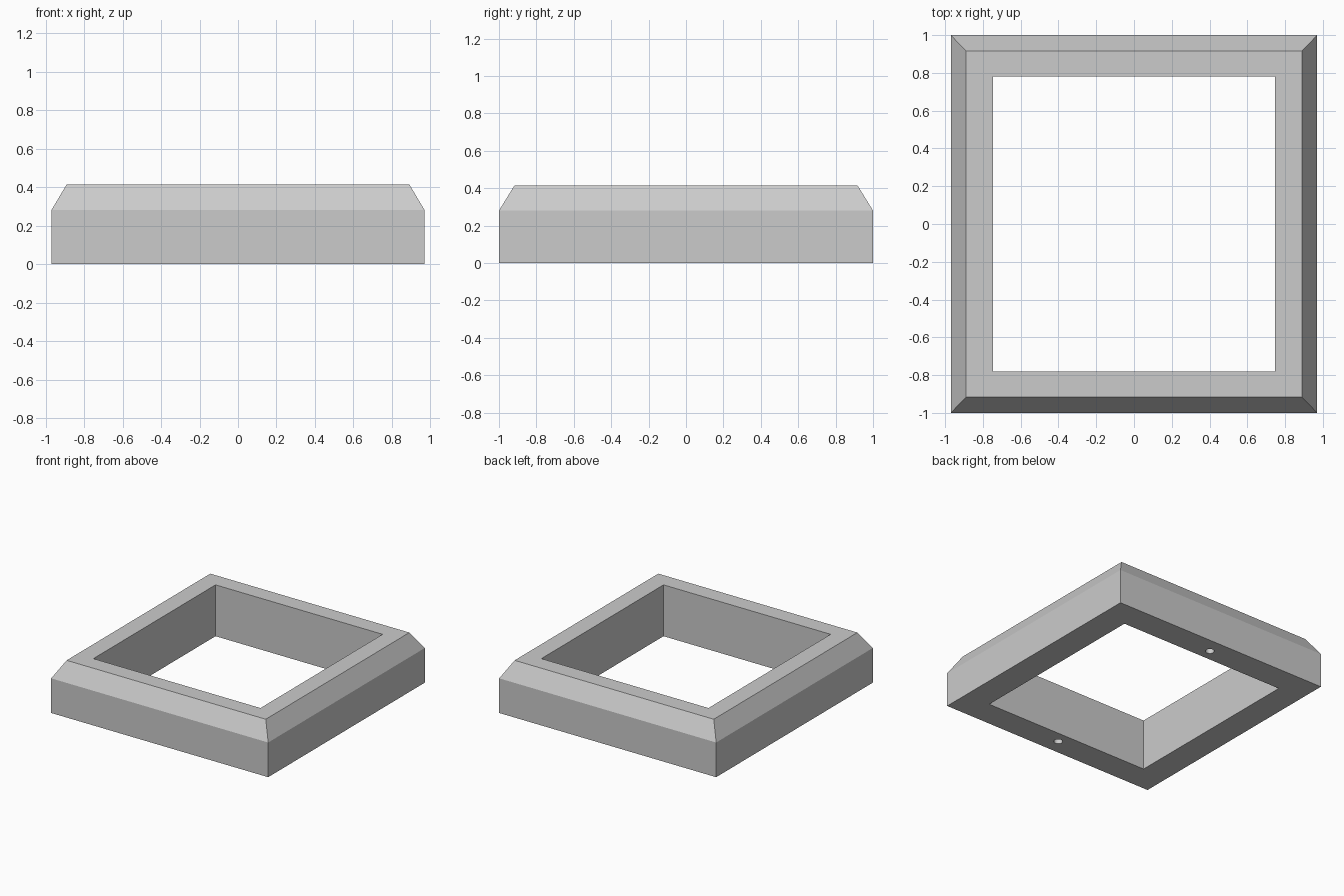
import bpy
import bmesh

cube = bpy.data.objects.get("Cube")
if cube:
    bpy.data.objects.remove(cube, do_unlink=True)

grey = bpy.data.materials.new("light_grey")
grey.use_nodes = True
colour = (0.6, 0.6, 0.6, 1)
grey.diffuse_color = colour
grey.node_tree.nodes["Principled BSDF"].inputs["Base Color"].default_value = colour

HEIGHT = 0.415
# Rectangular rings (half width, half depth, height) swept around the wall section
RINGS = [(0.97, 1.0, 0), (0.97, 1.0, 0.28), (0.89, 0.917, HEIGHT),
         (0.747, 0.78, HEIGHT), (0.747, 0.78, 0)]

# Hollow frame with a chamfered upper outer edge
bm = bmesh.new()
loops = [[bm.verts.new((sx * x, sy * y, z))
          for sx, sy in ((-1, -1), (1, -1), (1, 1), (-1, 1))]
         for x, y, z in RINGS]
for i, lower in enumerate(loops):
    upper = loops[(i + 1) % len(loops)]
    for j in range(4):
        k = (j + 1) % 4
        bm.faces.new((lower[j], lower[k], upper[k], upper[j]))
bmesh.ops.recalc_face_normals(bm, faces=bm.faces)
mesh = bpy.data.meshes.new("frame")
bm.to_mesh(mesh)
bm.free()
frame = bpy.data.objects.new("frame", mesh)
bpy.context.collection.objects.link(frame)
mesh.materials.append(grey)

# Blind mounting holes under the front and back rails
HOLE_DEPTH = 0.15
for side in (-1, 1):
    bpy.ops.mesh.primitive_cylinder_add(vertices=32, radius=0.033,
                                        depth=2 * HOLE_DEPTH,
                                        location=(0, side * 0.875, 0))
    cutter = bpy.context.object
    cutter.name = "hole_cutter"
    cutter.hide_render = True
    cutter.data.materials.append(grey)
    cut = frame.modifiers.new("mounting_hole", 'BOOLEAN')
    cut.operation = 'DIFFERENCE'
    cut.solver = 'EXACT'
    cut.object = cutter
    bpy.ops.object.select_all(action='DESELECT')
    frame.select_set(True)
    bpy.context.view_layer.objects.active = frame
    bpy.ops.object.modifier_apply(modifier=cut.name)
    bpy.data.objects.remove(cutter, do_unlink=True)

# Keep the edges crisp and the hole walls smooth
bpy.ops.object.shade_smooth_by_angle(angle=0.4)
